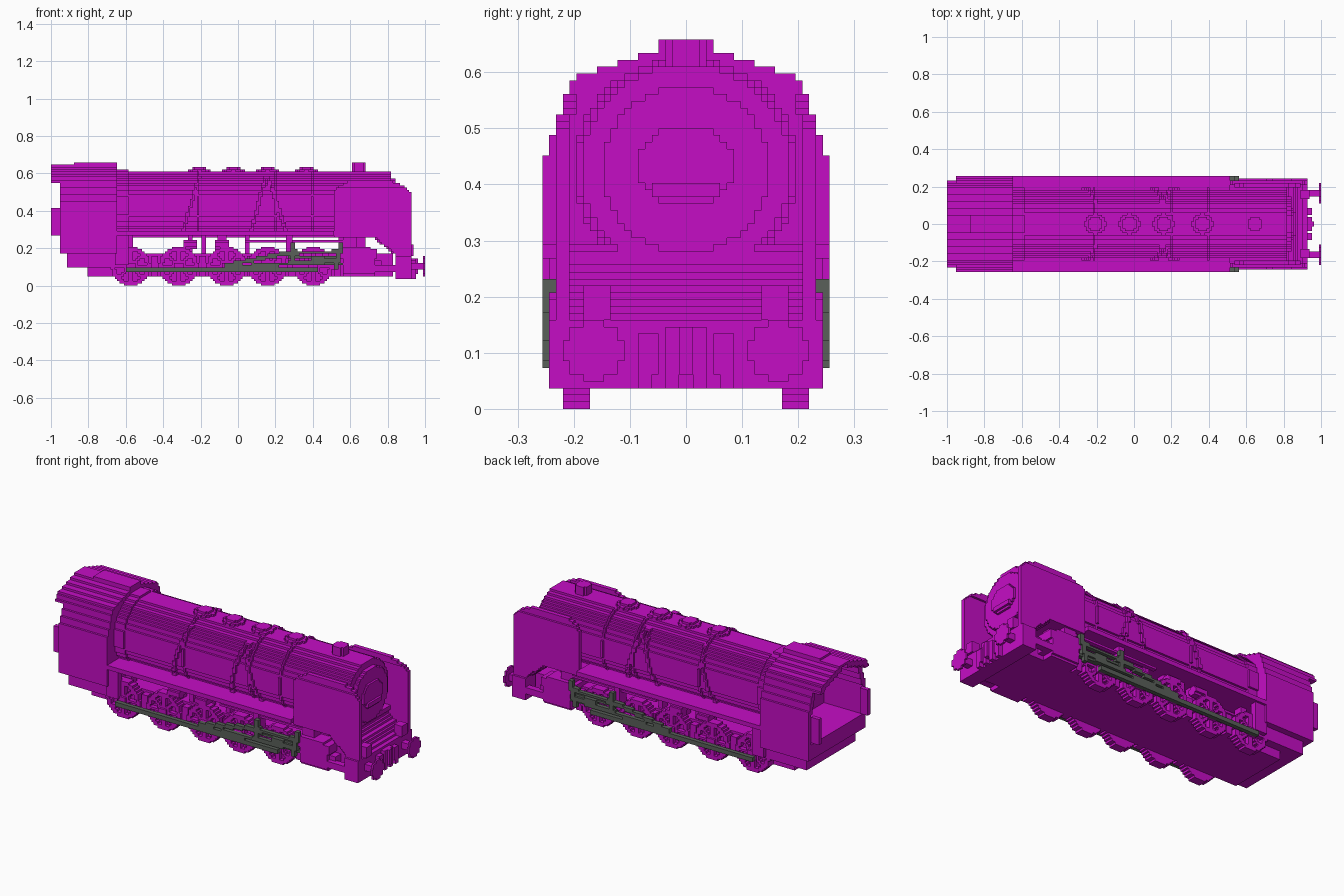
import bpy, bmesh, math

if "Cube" in bpy.data.objects:
    bpy.data.objects.remove(bpy.data.objects["Cube"], do_unlink=True)

V = 2 / 164  # edge length of one block


def material(name, rgb):
    m = bpy.data.materials.new(name)
    m.use_nodes = True
    m.diffuse_color = (*rgb, 1)
    m.node_tree.nodes["Principled BSDF"].inputs["Base Color"].default_value = (*rgb, 1)
    return m


MAGENTA = material("magenta paint", (0.56, 0.004, 0.56))
STEEL = material("dark steel", (0.1, 0.115, 0.1))


def blocks(name, xs, ys, zs, test=lambda x, y, z: True, mat=MAGENTA):
    """Fill a mirrored block region (ys is a half-width range) and skin it."""
    cells = {(i, j, k) for i in range(*xs) for j in range(-ys[1], ys[1])
             for k in range(*zs)
             if abs(j + 0.5) > ys[0] and test(i + 0.5, abs(j + 0.5), k + 0.5)}
    bm, verts = bmesh.new(), {}

    def vert(p):
        if p not in verts:
            verts[p] = bm.verts.new(((p[0] - 82) * V, p[1] * V, p[2] * V))
        return verts[p]

    for c in cells:
        for a in range(3):
            for s in (0, 1):
                n = list(c)
                n[a] += 2 * s - 1
                if tuple(n) in cells:
                    continue
                loop = []
                for du, dv in ((0, 0), (1, 0), (1, 1), (0, 1)):
                    p = list(c)
                    p[a] += s
                    p[(a + 1) % 3] += du
                    p[(a + 2) % 3] += dv
                    loop.append(vert(tuple(p)))
                bm.faces.new(loop if s else loop[::-1])
    bmesh.ops.dissolve_limit(bm, angle_limit=0.01, verts=bm.verts, edges=bm.edges)
    me = bpy.data.meshes.new(name)
    bm.to_mesh(me)
    bm.free()
    me.materials.append(mat)
    bpy.context.collection.objects.link(bpy.data.objects.new(name, me))


def bar(x0, z0, x1, z1, r):
    """Test for a straight bar in the side plane."""
    dx, dz = x1 - x0, z1 - z0

    def test(x, y, z):
        t = ((x - x0) * dx + (z - z0) * dz) / (dx * dx + dz * dz)
        t = min(1, max(0, t))
        return math.hypot(x - x0 - t * dx, z - z0 - t * dz) <= r
    return test


# Overall outline: half-width below each height
OUTLINE = ((37, 21), (40, 20), (43, 19), (46, 18), (48, 17), (49, 16),
           (50, 13), (51, 10), (52, 7), (54, 4))


def half(z):
    return next((w for top, w in OUTLINE if z < top), 0)


AXIS = 35  # boiler centre height


def barrel(r):
    return lambda x, y, z: math.hypot(y, z - AXIS) <= r


# Boiler, smokebox and door
blocks("boiler", (24, 149), (0, 16), (21, 51), barrel(15.2))
blocks("firebox_ring", (29, 34), (0, 17), (22, 52), barrel(16))
blocks("smokebox_door", (149, 151), (0, 13), (22, 48), barrel(12.2))
blocks("door_plate", (151, 152), (0, 7), (30, 41),
       lambda x, y, z: y + abs(z - 35.5) < 9.5)
blocks("door_handle_rail", (152, 153), (0, 5), (31, 33))

# Boiler bands and sloping sand pipes
for x in (64, 98, 114):
    blocks("boiler_band", (x, x + 1), (0, 17), (24, 52), barrel(16.1))
for x0, x1 in ((65, 58), (94, 88), (95, 103)):
    slope = bar(x0, 48, x1, 24, 0.7)
    blocks("sand_pipe", (56, 106), (0, 17), (24, 50),
           lambda x, y, z: slope(x, y, z) and 14.5 < math.hypot(y, z - AXIS) <= 16.4)

# Domes and chimney
for x in (65, 80, 95, 112):
    for r, top in ((4.6, 51), (3.2, 52)):
        blocks("dome", (x - 6, x + 6), (0, 6), (47, top),
               lambda a, y, z: math.hypot(a - x, y) <= r)
blocks("chimney", (132, 138), (0, 3), (47, 54),
       lambda x, y, z: math.hypot(x - 135, y) <= 3)


# Cab with open back, roof overhang and rear side plates
def cab(x, y, z):
    hollow = x < 24 and z > 21 and y < half(z + 2) - 2
    return y < half(z) and not hollow and (z < 53 or x > 10)


blocks("cab", (4, 29), (0, 21), (14, 54), cab)
blocks("roof_overhang", (0, 4), (0, 19), (45, 53), cab)
blocks("cab_rear_plate", (0, 4), (17, 19), (22, 34))
blocks("cab_underframe", (7, 30), (0, 18), (8, 14))
blocks("cab_step", (28, 34), (17, 20), (9, 22))

# Running boards
blocks("running_board", (29, 124), (0, 21), (22, 24))


# Smoke deflectors with the sloping front skirt
def deflector(x, y, z):
    w = min(19, half(z))
    if not w - 2 < y < w:
        return False
    if z < 22:
        return x > 141 + (22 - z) * 1.2
    corner = max(0, z - 40)
    return x > 124 + corner * corner * 0.2 and x < 158 - corner * corner * 0.25


blocks("smoke_deflector", (124, 158), (14, 19), (11, 46), deflector)
blocks("deflector_board", (124, 149), (0, 19), (21, 23))

# Frame, front apron and buffer beam
blocks("main_frame", (16, 150), (0, 14), (4, 14))
blocks("front_apron", (141, 158), (0, 18), (11, 23),
       lambda x, y, z: -2 < x - 141 - (22.5 - z) * 1.3 < 3)
blocks("buffer_beam", (151, 158), (0, 20), (3, 13))
blocks("front_step", (141, 152), (17, 20), (6, 9))
blocks("beam_lamp", (155, 159), (11, 15), (13, 18))

# Buffers, hoses and coupling
for name, xs, r in (("buffer_shaft", (158, 163), 1.6), ("buffer_head", (163, 164), 4.3)):
    blocks(name, xs, (8, 18), (4, 13),
           lambda x, y, z: math.hypot(y - 13.5, z - 8.5) <= r)
blocks("brake_hose", (158, 160), (4, 7), (3, 11), lambda x, y, z: z > 5 or y > 5)
blocks("coupling_hook", (158, 161), (0, 1), (5, 12))
blocks("coupling_link", (158, 160), (1, 3), (3, 12))

# Spoked driving wheels
for c in (35, 56, 77, 95, 115):
    def wheel(x, y, z):
        r = math.hypot(x - c, z - 8.5)
        a = math.atan2(z - 8.5, x - c)
        spoke = abs(math.sin(a * 4)) * r < 3.2
        return r <= 8.6 and (y < 16 or r > 6.8 or r < 3 or spoke)
    blocks("driving_wheel", (c - 9, c + 9), (14, 18), (0, 18), wheel)
    blocks("crank_pin", (c - 2, c + 2), (18, 19), (6, 10))
    blocks("brake_block", (c + 9, c + 12), (14, 17), (4, 13))

# Supports between frame and boiler
for x, w in ((33, 3), (60, 2), (66, 2), (73, 4), (85, 2), (126, 12)):
    blocks("boiler_support", (x, x + w), (9, 13), (14, 23))
for x in (58, 72):
    blocks("brake_reservoir", (x, x + 6), (13, 18), (16, 20),
           lambda a, y, z: math.hypot(y - 15.5, z - 18) < 2.3)
blocks("feed_pipe", (85, 128), (16, 18), (19, 20))

# Cylinders with valve chests
blocks("cylinder", (128, 142), (12, 20), (4, 13),
       lambda x, y, z: math.hypot(y - 15.5, z - 8.5) <= 5.4)
blocks("valve_chest", (126, 143), (12, 20), (12, 17),
       lambda x, y, z: z < 16 or 128 < x < 140)
blocks("steam_pipe", (128, 134), (12, 18), (16, 23))
blocks("cylinder_cover", (142, 145), (13, 18), (6, 11))

# Steel rods and valve gear
blocks("coupling_rod", (33, 117), (19, 21), (6, 8), mat=STEEL)
for name, path in (("connecting_rod", (78, 8, 126, 11, 0.9)),
                   ("eccentric_rod", (77, 9, 107, 15, 0.8)),
                   ("radius_rod", (104, 14, 128, 15, 0.7)),
                   ("expansion_link", (106, 10, 106, 18, 1.2)),
                   ("combination_lever", (125, 8, 127, 18, 0.8))):
    blocks(name, (74, 130), (19, 21), (5, 19), bar(*path), STEEL)
blocks("slide_bars", (104, 128), (18, 20), (9, 13),
       lambda x, y, z: z < 10 or z > 12, STEEL)
blocks("crosshead", (114, 120), (18, 21), (9, 13), mat=STEEL)
blocks("motion_bracket", (103, 106), (14, 19), (12, 22))
